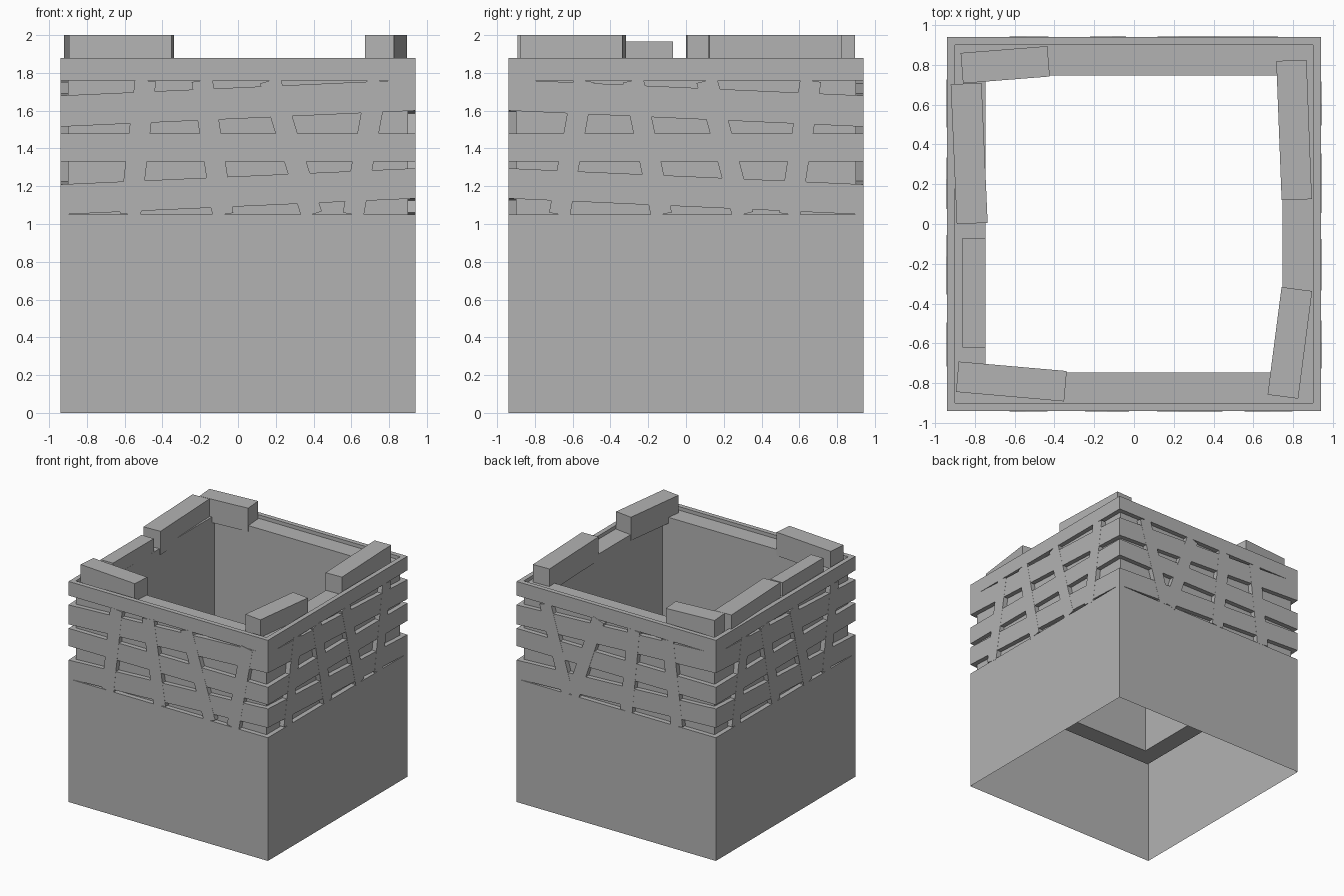
import bpy, bmesh, math
from mathutils import Matrix, Vector

cube = bpy.data.objects.get("Cube")
if cube:
    bpy.data.objects.remove(cube, do_unlink=True)

grey = bpy.data.materials.new("plain grey")
grey.use_nodes = True
GREY = (0.45, 0.45, 0.45, 1)
grey.diffuse_color = GREY
grey.node_tree.nodes["Principled BSDF"].inputs["Base Color"].default_value = GREY

OUT, IN, HOLE = 0.94, 0.90, 0.745      # outer cladding, tube outside, tube inside
LOW, HIGH = 1.05, 1.76                 # lattice zone


def finish(name, bm):
    bmesh.ops.recalc_face_normals(bm, faces=bm.faces)
    mesh = bpy.data.meshes.new(name)
    bm.to_mesh(mesh)
    bm.free()
    mesh.materials.append(grey)
    obj = bpy.data.objects.new(name, mesh)
    bpy.context.collection.objects.link(obj)
    return obj


def square_loop(bm, r, z):
    return [bm.verts.new((sx * r, sy * r, z))
            for sx, sy in ((-1, -1), (1, -1), (1, 1), (-1, 1))]


def square_loft(name, profile, closed):
    """Sweep an (r, z) profile around a square."""
    bm = bmesh.new()
    loops = [square_loop(bm, r, z) for r, z in profile]
    pairs = list(zip(loops, loops[1:]))
    if closed:
        pairs.append((loops[-1], loops[0]))
    for a, b in pairs:
        for i in range(4):
            j = (i + 1) % 4
            bm.faces.new((a[i], a[j], b[j], b[i]))
    return finish(name, bm)


def ring(name, outer, inner, z0, z1):
    return square_loft(name, [(outer, z0), (outer, z1), (inner, z1), (inner, z0)], True)


def slab(name, outline, front, back, turn):
    """Extrude a (u, z) outline through the wall thickness on one side."""
    bm = bmesh.new()
    a = [bm.verts.new((u, -front, z)) for u, z in outline]
    b = [bm.verts.new((u, -back, z)) for u, z in outline]
    bm.faces.new(a)
    bm.faces.new(b[::-1])
    for i in range(len(a)):
        j = (i + 1) % len(a)
        bm.faces.new((a[i], b[i], b[j], a[j]))
    bmesh.ops.rotate(bm, verts=bm.verts, matrix=Matrix.Rotation(turn, 3, 'Z'))
    return finish(name, bm)


def block(name, x, y, length, width, degrees, top):
    bm = bmesh.new()
    bottom = 1.8
    place = (Matrix.Translation((x, y, (top + bottom) / 2))
             @ Matrix.Rotation(math.radians(degrees), 4, 'Z')
             @ Matrix.Diagonal((length, width, top - bottom, 1)))
    bmesh.ops.create_cube(bm, size=1, matrix=place)
    return finish(name, bm)


# Hollow base skin with its narrow top ledge, inner tube, and top rim
square_loft("base_shell", [(OUT, 0), (OUT, LOW), (IN - 0.005, LOW)], False)
ring("inner_tube", IN, HOLE, 0.87, 1.85)
ring("top_rim", OUT, IN, HIGH, 1.88)
ring("middle_plank", OUT, IN - 0.005, 1.33, 1.48)

# Tilted planks and slanted posts: (top u, bottom u) of each post per side
side_posts = [(-0.54, -0.67), (-0.28, -0.13), (0.11, 0.30), (0.66, 0.55)]
sides = {
    "front": [(-0.49, -0.57), (-0.19, -0.08), (0.17, 0.39), (0.74, 0.61)],
    "right": side_posts,
    "back": [(-0.67, -0.46), (-0.17, -0.41), (0.165, 0.095), (0.485, 0.57)],
    "left": side_posts,
}
RISE = 0.085
for n, (side, posts) in enumerate(sides.items()):
    turn = n * math.pi / 2
    up = n % 2 == 0
    for label, z0, z1 in (("lower", 1.05, 1.21), ("upper", 1.515, 1.68)):
        l, r = (0, RISE) if up else (RISE, 0)
        slab(f"{side}_{label}_plank",
             [(-OUT, z0 + l), (OUT, z0 + r), (OUT, z1 + r), (-OUT, z1 + l)],
             OUT, IN - 0.005, turn)
    for k, (top, bottom) in enumerate(posts):
        a, b = Vector((bottom, LOW)), Vector((top, HIGH))
        d = (b - a).normalized()
        across = Vector((d.y, -d.x)) * 0.056
        slab(f"{side}_post_{k + 1}", [a - across, a + across, b + across, b - across],
             OUT + 0.001, IN - 0.005, turn)

# Loose blocks resting on the rim
block("back_block", -0.647, 0.80, 0.437, 0.153, 4.5, 2.0)
block("right_back_block", 0.804, 0.472, 0.70, 0.152, -87.8, 2.0)
block("right_front_block", 0.783, -0.597, 0.545, 0.155, 82.6, 2.0)
block("front_block", -0.616, -0.791, 0.545, 0.153, -5, 2.0)
block("left_back_block", -0.828, 0.354, 0.703, 0.155, -87.5, 2.0)
block("left_front_block", -0.803, -0.345, 0.55, 0.115, 90, 1.965)
